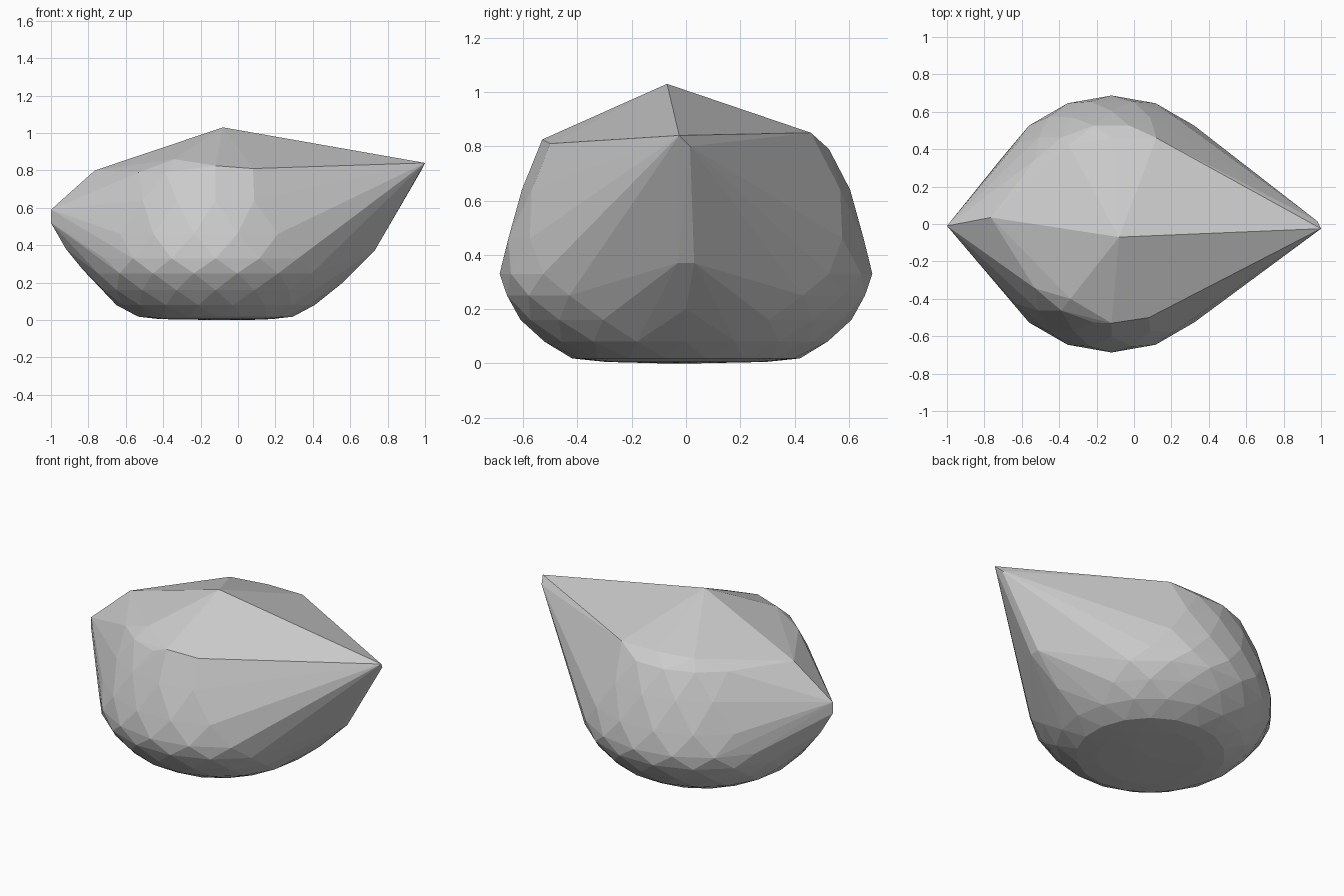
import bpy, bmesh, math

if "Cube" in bpy.data.objects:
    bpy.data.objects.remove(bpy.data.objects["Cube"])

CX = -0.12  # axis of the rounded body


def ring(radius, z, sides, turn):
    """Level circle of points around the body axis."""
    return [(CX + radius * math.cos(2 * math.pi * (i + turn) / sides),
             radius * math.sin(2 * math.pi * (i + turn) / sides), z)
            for i in range(sides)]


# rounded body profile: radius, height
profile = [(0.30, 0.005), (0.42, 0.018), (0.53, 0.08), (0.61, 0.16), (0.67, 0.25),
           (0.687, 0.33), (0.665, 0.46), (0.605, 0.64), (0.535, 0.79)]
points = []
for i, (r, z) in enumerate(profile):
    points += ring(r, z, 18, 0.5 * (i % 2))

# peak and uneven upper rim
points += [(-0.08, -0.07, 1.03),
           (-0.34, -0.40, 0.86), (-0.12, -0.53, 0.825), (0.08, -0.50, 0.81),
           (-0.35, 0.42, 0.85), (-0.12, 0.46, 0.85), (0.12, 0.46, 0.85)]
# right-hand point and its underside ridge
points += [(1.0, -0.025, 0.84), (0.98, 0.015, 0.80), (0.73, -0.03, 0.37),
           (0.73, 0.03, 0.37), (0.56, 0.0, 0.20)]
# left-hand blunt point and its underside ridge
points += [(-1.0, -0.01, 0.59), (-1.0, -0.01, 0.52), (-0.765, 0.035, 0.80),
           (-0.92, 0.0, 0.38), (-0.83, 0.0, 0.27)]
# flat base
points += [(CX, 0, 0.0), (0.05, 0.05, 0.0), (-0.1, -0.1, 0.0)]

# wrap all guide points in one faceted convex skin
bm = bmesh.new()
for p in points:
    bm.verts.new(p)
hull = bmesh.ops.convex_hull(bm, input=bm.verts[:])
unused = {g for g in hull["geom_interior"] + hull["geom_unused"]
          if isinstance(g, bmesh.types.BMVert)}
bmesh.ops.delete(bm, geom=list(unused), context='VERTS')
bmesh.ops.recalc_face_normals(bm, faces=bm.faces[:])

mesh = bpy.data.meshes.new("faceted_stone")
bm.to_mesh(mesh)
bm.free()
stone = bpy.data.objects.new("faceted_stone", mesh)
bpy.context.collection.objects.link(stone)
